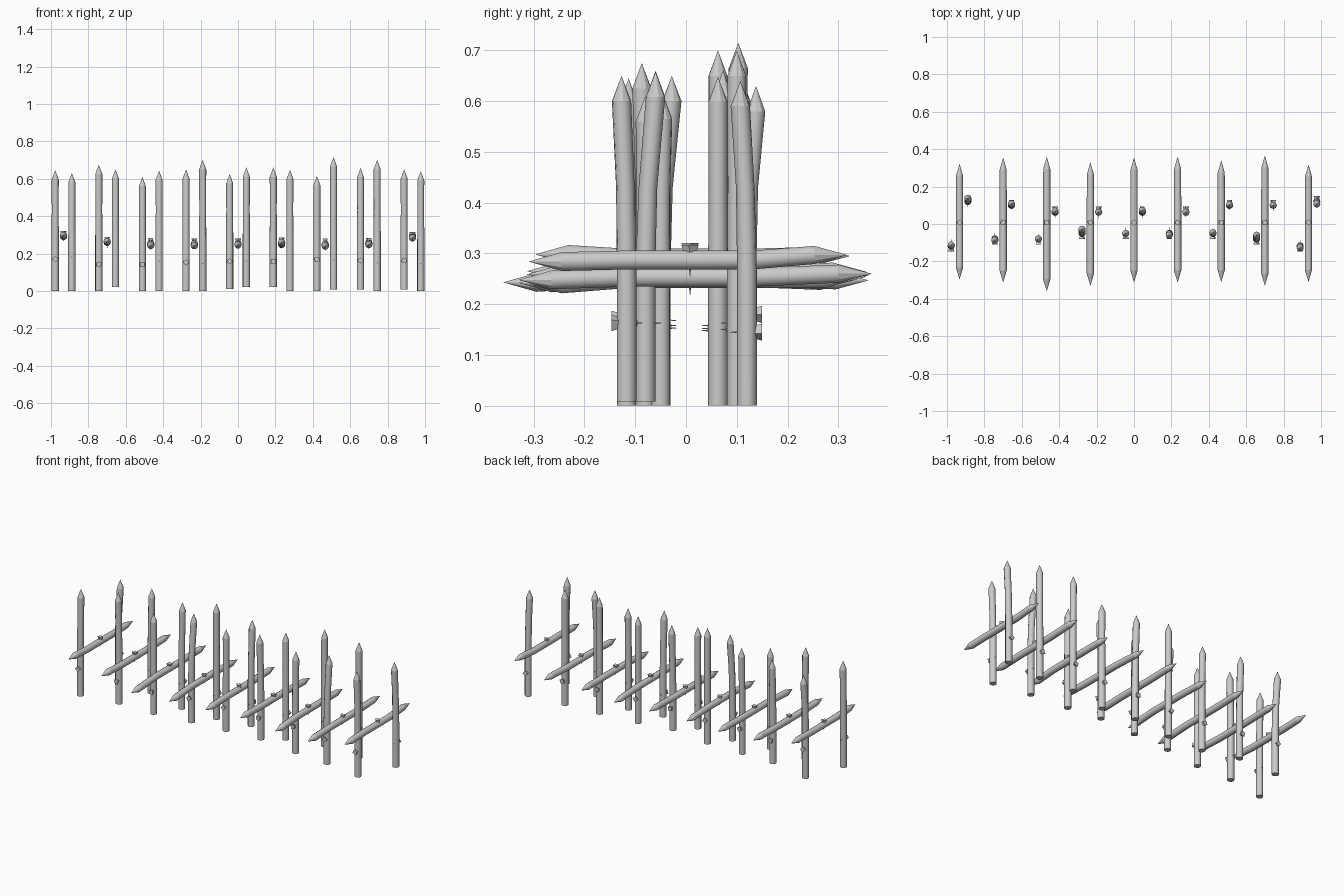
import bpy, bmesh, math
from mathutils import Vector, Matrix

if "Cube" in bpy.data.objects:
    bpy.data.objects.remove(bpy.data.objects["Cube"], do_unlink=True)

grey = bpy.data.materials.new("weathered_grey")
grey.use_nodes = True
colour = (0.6, 0.6, 0.6, 1)
grey.diffuse_color = colour
grey.node_tree.nodes["Principled BSDF"].inputs["Base Color"].default_value = colour
SIDES = 10
R = 0.0195


def finish(name, bm):
    bmesh.ops.recalc_face_normals(bm, faces=bm.faces[:])
    mesh = bpy.data.meshes.new(name)
    bm.to_mesh(mesh)
    bm.free()
    mesh.materials.append(grey)
    obj = bpy.data.objects.new(name, mesh)
    bpy.context.collection.objects.link(obj)
    return obj


def pole(name, rings, across, along, start=None, end=None, turn=0):
    """Log skin through (centre, radius) rings; each end is flat or a point."""
    bm = bmesh.new()
    loops = []
    for centre, radius in rings:
        angles = [turn + math.tau * i / SIDES for i in range(SIDES)]
        loops.append([bm.verts.new(Vector(centre) + radius * (math.cos(a) * across + math.sin(a) * along))
                      for a in angles])
    for low, high in zip(loops, loops[1:]):
        for i in range(SIDES):
            j = (i + 1) % SIDES
            bm.faces.new((low[i], low[j], high[j], high[i])).smooth = True
    for loop, tip in ((loops[0], start), (loops[-1], end)):
        if tip is None:
            bm.faces.new(loop)
        else:
            point = bm.verts.new(tip)
            for i in range(SIDES):
                bm.faces.new((loop[i], loop[(i + 1) % SIDES], point))
    return finish(name, bm)


def nail(name, centre, direction, spin):
    """Square head on one side of the wood, thin point out of the other."""
    bm = bmesh.new()
    bmesh.ops.create_cone(bm, segments=4, radius1=0.013, radius2=0.017, depth=0.014,
                          cap_ends=True, matrix=Matrix.Translation((0, 0, R + 0.003)))
    bmesh.ops.create_cone(bm, segments=4, radius1=0.0, radius2=0.006, depth=0.055,
                          cap_ends=True, matrix=Matrix.Translation((0, 0, -0.008)))
    obj = finish(name, bm)
    obj.rotation_mode = "QUATERNION"
    obj.rotation_quaternion = Vector(direction).to_track_quat("Z", "Y")
    obj.rotation_quaternion.rotate(Matrix.Rotation(math.radians(spin), 3, Vector(direction)))
    obj.location = centre


X, Y, Z = Vector((1, 0, 0)), Vector((0, 1, 0)), Vector((0, 0, 1))


def post(name, x, y, foot, top, lean, nail_z, side, spin):
    neck = top - 0.05
    rings = [((x, y, foot), R), ((x, y, 0.27), R),
             ((x, y + 0.25 * lean, 0.43), R * 0.94), ((x, y + lean, neck), R * 0.98)]
    pole(name, rings, X, Y, end=(x, y + lean, top), turn=spin)
    nail(name + "_nail", (x, y, nail_z), (0, side, 0), spin)


def rail(name, x, z, back, front, rise_front, rise_back):
    b, f = back - 0.065, front + 0.065
    rings = [((x, f, z + rise_front), R), ((x, -0.12, z), R),
             ((x, 0.13, z), R), ((x, b, z + rise_back), R * 0.96)]
    pole(name, rings, X, Z, start=(x, front, z + rise_front),
         end=(x, back, z + rise_back))
    nail(name + "_nail", (x, 0.008, z), (0, 0, 1), x * 90)


# Front posts: y, foot, top, lean, nail height
front_posts = [(-.117, 0, .645, .004, .17), (-.08, 0, .675, -.007, .142),
               (-.08, 0, .61, 0, .14), (-.05, 0, .65, .022, .153),
               (-.05, .01, .625, 0, .158), (-.05, .02, .66, -.01, .158),
               (-.05, 0, .615, .004, .168), (-.08, .008, .658, .02, .163),
               (-.117, .008, .65, -.01, .163)]
# Back posts
back_posts = [(.12, 0, .63, .018, .18), (.1, .02, .65, .008, .163),
              (.063, 0, .643, .006, .158), (.063, 0, .70, 0, .148),
              (.063, .02, .66, .01, .158), (.063, 0, .648, 0, .152),
              (.1, .008, .715, .003, .163), (.1, 0, .70, 0, .15),
              (.12, 0, .64, -.013, .145)]
# Rails: height, back tip, front tip, end rises
rails = [(.291, .323, -.297, .007, .004), (.26, .355, -.313, .005, .004),
         (.253, .36, -.36, -.01, .004), (.252, .33, -.33, -.01, -.006),
         (.25, .355, -.313, -.004, .004), (.255, .36, -.313, .004, -.008),
         (.25, .34, -.31, -.01, 0), (.253, .366, -.33, -.005, .007),
         (.287, .318, -.31, -.003, .01)]

# Crossed stake frames in a row
for i, (fp, bp, rl) in enumerate(zip(front_posts, back_posts, rails)):
    x = (i - 4) * 0.2332
    post(f"front_post_{i + 1}", x - 0.0445, *fp, -1, i * 25)
    post(f"back_post_{i + 1}", x + 0.0445, *bp, 1, i * 35)
    rail(f"rail_{i + 1}", x, *rl)
